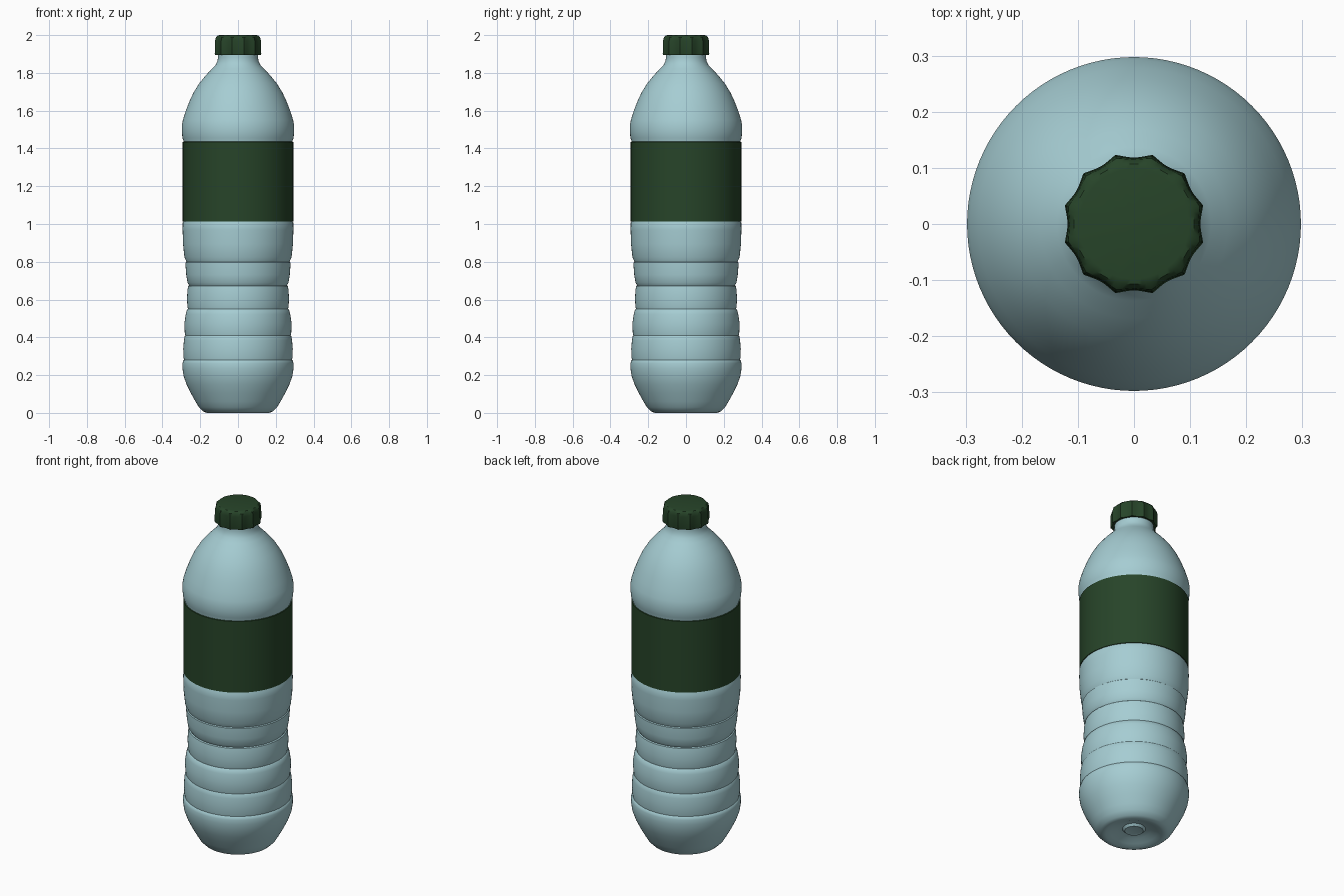
import bpy, bmesh, math

if "Cube" in bpy.data.objects:
    bpy.data.objects.remove(bpy.data.objects["Cube"])


def material(name, color):
    m = bpy.data.materials.new(name)
    m.diffuse_color = (*color, 1)
    m.use_nodes = True
    m.node_tree.nodes["Principled BSDF"].inputs["Base Color"].default_value = m.diffuse_color
    return m


def lathe(name, profile, mat, segs=64, flute=None, angle=30):
    """Revolve (radius, z) points about z; radius 0 becomes a single pole."""
    bm = bmesh.new()
    rings = []
    for k, (r, z) in enumerate(profile):
        if r == 0:
            rings.append([bm.verts.new((0, 0, z))])
            continue
        ring = []
        for i in range(segs):
            a = 2 * math.pi * i / segs
            rr = r + (flute(k, a) if flute else 0)
            ring.append(bm.verts.new((rr * math.cos(a), rr * math.sin(a), z)))
        rings.append(ring)
    for lo, hi in zip(rings, rings[1:]):
        for i in range(segs):
            j = (i + 1) % segs
            if len(lo) == 1:
                bm.faces.new((lo[0], hi[j], hi[i]))
            elif len(hi) == 1:
                bm.faces.new((lo[i], lo[j], hi[0]))
            else:
                bm.faces.new((lo[i], lo[j], hi[j], hi[i]))
    me = bpy.data.meshes.new(name)
    bm.to_mesh(me)
    bm.free()
    ob = bpy.data.objects.new(name, me)
    bpy.context.collection.objects.link(ob)
    me.materials.append(mat)
    bpy.ops.object.select_all(action='DESELECT')
    ob.select_set(True)
    bpy.context.view_layer.objects.active = ob
    bpy.ops.object.shade_smooth_by_angle(angle=math.radians(angle))
    return ob


plastic = material("pale_plastic", (0.38, 0.61, 0.65))
green = material("dark_green", (0.02, 0.058, 0.022))

# Base with shallow dimple and centre nub, then the lower bowl
profile = [(0, 0.022), (0.035, 0.022), (0.05, 0.018), (0.062, 0.03), (0.09, 0.025),
           (0.125, 0.01), (0.15, 0.002), (0.165, 0.0), (0.185, 0.008), (0.207, 0.03),
           (0.225, 0.06), (0.25, 0.105), (0.272, 0.15), (0.288, 0.195),
           (0.294, 0.235), (0.294, 0.262), (0.290, 0.277)]

# Rib bands: z start, z end, radius just above / middle / just below each groove
bands = [(0.28, 0.41, 0.286, 0.290, 0.282), (0.41, 0.55, 0.279, 0.284, 0.270),
         (0.55, 0.675, 0.265, 0.270, 0.264), (0.675, 0.80, 0.258, 0.274, 0.278),
         (0.80, 1.01, 0.273, 0.291, 0.293)]
for z0, z1, r0, rm, r1 in bands:
    d = z1 - z0
    profile += [(r0, z0), (r0 + (rm - r0) * 0.6, z0 + 0.12 * d), (rm, z0 + 0.45 * d),
                (rm * 0.4 + r1 * 0.6 + 0.001, z0 + 0.8 * d), (r1, z1 - 0.004)]

# Label recess, shoulder and neck
profile += [(0.288, 1.015), (0.288, 1.44), (0.294, 1.455), (0.2975, 1.49),
            (0.2975, 1.52), (0.292, 1.55), (0.278, 1.595), (0.259, 1.645),
            (0.236, 1.695), (0.205, 1.745), (0.168, 1.79), (0.137, 1.822),
            (0.118, 1.843), (0.109, 1.862), (0.106, 1.88), (0.105, 1.92)]
lathe("bottle_body", profile, plastic, 96, angle=40)

# Wrap label
lathe("label", [(0.288, 1.012), (0.2925, 1.014), (0.2925, 1.434), (0.288, 1.436)], green, 96)

# Scalloped screw cap
cap = [(0.103, 1.897), (0.121, 1.895), (0.123, 1.903), (0.121, 1.97),
       (0.118, 1.988), (0.108, 1.998), (0.098, 2.0), (0, 2.0)]
depth = [0, 0.0045, 0.0045, 0.0045, 0.003, 0.001, 0, 0]
lathe("screw_cap", cap, green, 96,
      flute=lambda k, a: depth[k] * (2 * abs(math.cos(6 * a)) - 1) * -1, angle=35)
